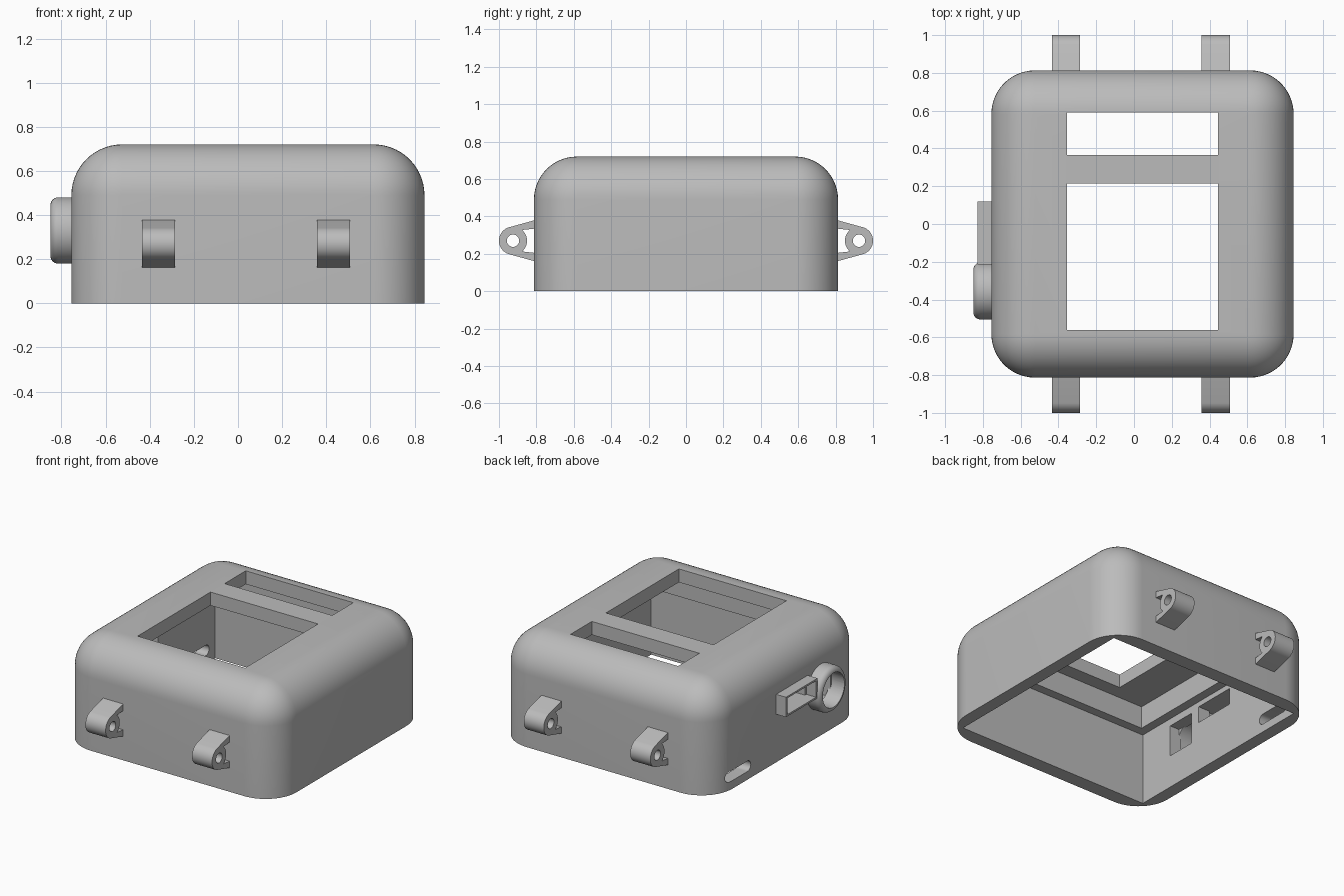
import bpy, bmesh
from math import pi, cos, sin, radians
from mathutils import Matrix

if "Cube" in bpy.data.objects:
    bpy.data.objects.remove(bpy.data.objects["Cube"])

grey = bpy.data.materials.new("plain_grey")
grey.use_nodes = True
grey.diffuse_color = (0.5, 0.5, 0.5, 1)
grey.node_tree.nodes["Principled BSDF"].inputs["Base Color"].default_value = (0.5, 0.5, 0.5, 1)


def finish(name, bm):
    bmesh.ops.recalc_face_normals(bm, faces=bm.faces)
    mesh = bpy.data.meshes.new(name)
    bm.to_mesh(mesh)
    bm.free()
    mesh.materials.append(grey)
    ob = bpy.data.objects.new(name, mesh)
    bpy.context.collection.objects.link(ob)
    return ob


def box_bm(x, y, z):
    """Box from three (low, high) ranges."""
    bm = bmesh.new()
    bmesh.ops.create_cube(bm, size=1)
    for v in bm.verts:
        v.co = [(r[0] + r[1]) / 2 + c * (r[1] - r[0]) for c, r in zip(v.co, (x, y, z))]
    return bm


def box(name, x, y, z):
    return finish(name, box_bm(x, y, z))


def rod_bm(x, y, z, radius, segments=48):
    """Cylinder along x over the range x, centred on y, z."""
    bm = bmesh.new()
    place = Matrix.Translation(((x[0] + x[1]) / 2, y, z)) @ Matrix.Rotation(pi / 2, 4, 'Y')
    bmesh.ops.create_cone(bm, cap_ends=True, segments=segments, radius1=radius,
                          radius2=radius, depth=x[1] - x[0], matrix=place)
    return bm


def prism(name, outline, x):
    """Extrude a (y, z) outline over the range x."""
    bm = bmesh.new()
    face = bm.faces.new([bm.verts.new((x[0], y, z)) for y, z in outline])
    out = bmesh.ops.extrude_face_region(bm, geom=[face])
    for v in out["geom"]:
        if isinstance(v, bmesh.types.BMVert):
            v.co.x = x[1]
    return finish(name, bm)


def activate(ob):
    bpy.ops.object.select_all(action='DESELECT')
    ob.select_set(True)
    bpy.context.view_layer.objects.active = ob


def cut(ob, *cutters):
    for c in cutters:
        activate(ob)
        mod = ob.modifiers.new("cut", 'BOOLEAN')
        mod.operation = 'DIFFERENCE'
        mod.solver = 'EXACT'
        mod.object = c
        bpy.ops.object.modifier_apply(modifier=mod.name)
        bpy.data.objects.remove(c)


def smooth(ob):
    activate(ob)
    bpy.ops.object.shade_smooth_by_angle(angle=radians(30))


def arc(cy, cz, r, start, end, n=24):
    return [(cy + r * cos(radians(start + (end - start) * i / n)),
             cz + r * sin(radians(start + (end - start) * i / n))) for i in range(n + 1)]


# Shell: rounded on every edge except around the open bottom
bm = box_bm((-0.755, 0.845), (-0.813, 0.813), (0, 0.72))
edges = [e for e in bm.edges if max(v.co.z for v in e.verts) > 0.1]
bmesh.ops.bevel(bm, geom=edges, offset=0.23, segments=14, profile=0.5, affect='EDGES')
shell = finish("shell", bm)

# Cavity with a narrower upper part, and the two top windows
cut(shell,
    box("cavity", (-0.67, 0.76), (-0.715, 0.715), (-0.1, 0.48)),
    box("upper_cavity", (-0.61, 0.70), (-0.655, 0.655), (0.4, 0.63)),
    box("large_window", (-0.355, 0.445), (-0.56, 0.215), (0.5, 0.9)),
    box("small_window", (-0.355, 0.445), (0.365, 0.59), (0.5, 0.9)))

# Side wall openings behind the ring and hood, and the rounded slot
slot = arc(0.425, 0.09, 0.035, 270, 90) + arc(0.615, 0.09, 0.035, 90, -90)
side = (-0.9, -0.64)
cut(shell,
    box("ring_opening", side, (-0.455, -0.255), (0.22, 0.43)),
    box("hood_opening", side, (-0.185, 0.105), (0.335, 0.445)),
    prism("slot_opening", slot, side))
smooth(shell)

# Round ring on the side, its outer rim rounded over
bm = rod_bm((-0.85, -0.74), -0.355, 0.33, 0.15, 64)
rim = [e for e in bm.edges if all(v.co.x < -0.84 for v in e.verts)]
bmesh.ops.bevel(bm, geom=rim, offset=0.035, segments=6, profile=0.5, affect='EDGES')
ring = finish("side_ring", bm)
cut(ring, finish("ring_hole", rod_bm((-1, -0.6), -0.355, 0.33, 0.115)))
smooth(ring)

# Thin rectangular hood beside the ring
hood = box("side_hood", (-0.828, -0.74), (-0.215, 0.12), (0.323, 0.457))
cut(hood, box("hood_hole", (-1, -0.6), (-0.2, 0.105), (0.335, 0.445)))

# Strap lugs, two on the front and two on the back
lug_outline = ([(0.79, 0.385)] + arc(0.925, 0.27, 0.075, 72, -72) + [(0.79, 0.155)]
               + [(0.79, 0.203)] + arc(0.925, 0.27, 0.075, 230, 130) + [(0.79, 0.337)])
for end, s in (("front", -1), ("back", 1)):
    for hand, x in (("right", (-0.435, -0.285)), ("left", (0.358, 0.507))):
        lug = prism(f"{end}_{hand}_lug", [(s * y, z) for y, z in lug_outline], x)
        cut(lug, finish("pin_hole", rod_bm((-1, 1), s * 0.925, 0.27, 0.033, 32)))
        smooth(lug)
